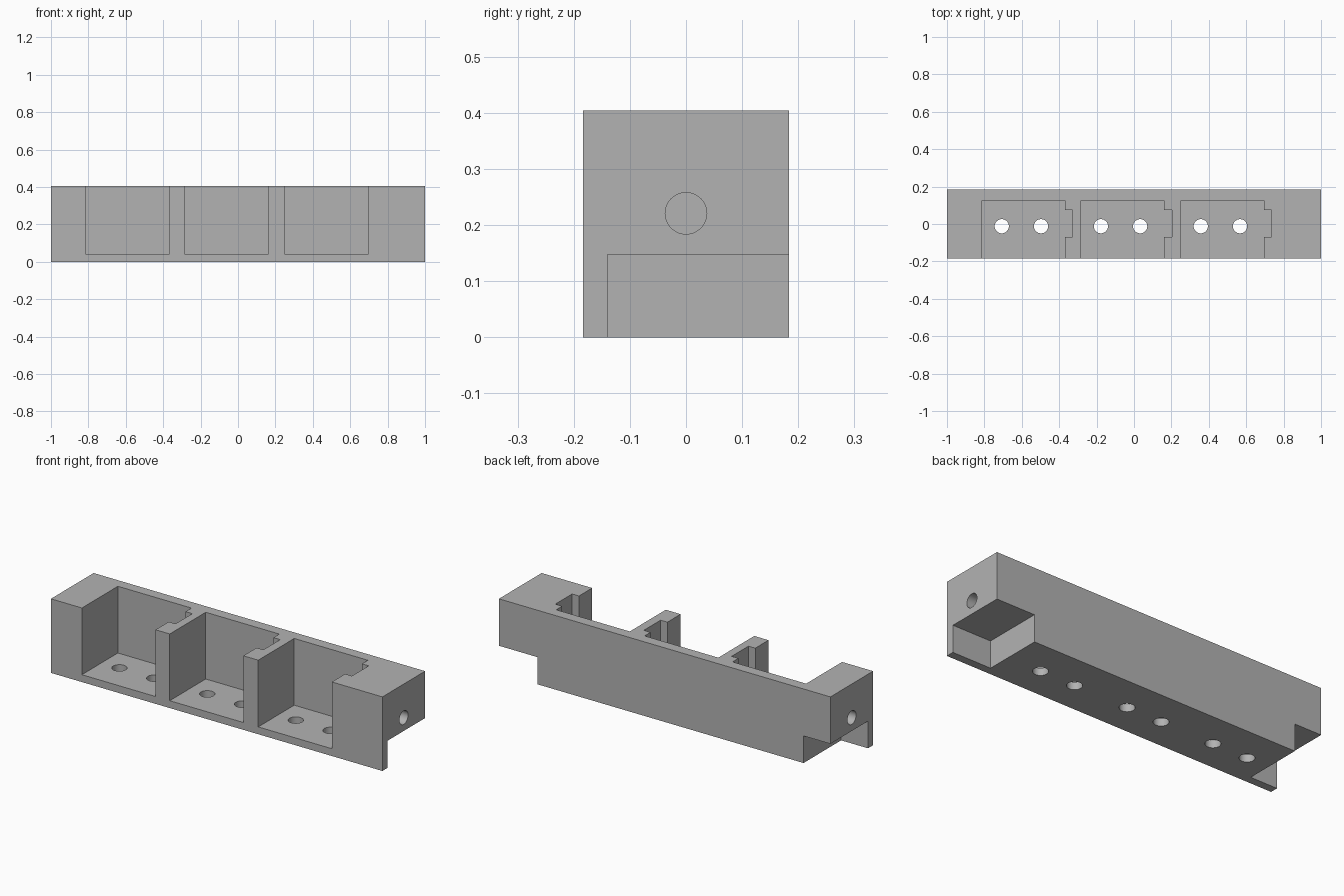
import bpy
import bmesh
from math import pi
from mathutils import Matrix, Vector

if "Cube" in bpy.data.objects:
    bpy.data.objects.remove(bpy.data.objects["Cube"], do_unlink=True)

HALF_X, HALF_Y, HEIGHT = 1.0, 0.184, 0.404
FLOOR = 0.04
OVER = 0.05      # how far cutters reach past the outer faces

grey = bpy.data.materials.new("plain grey")
grey.use_nodes = True
colour = (0.45, 0.45, 0.45, 1)
grey.diffuse_color = colour
grey.node_tree.nodes["Principled BSDF"].inputs["Base Color"].default_value = colour


def finish(name, bm):
    bmesh.ops.recalc_face_normals(bm, faces=bm.faces)
    mesh = bpy.data.meshes.new(name)
    bm.to_mesh(mesh)
    bm.free()
    mesh.materials.append(grey)
    obj = bpy.data.objects.new(name, mesh)
    bpy.context.collection.objects.link(obj)
    return obj


def prism(name, outline, z0, z1):
    """Upright solid with the given plan outline."""
    bm = bmesh.new()
    base = bm.faces.new([bm.verts.new((x, y, z0)) for x, y in outline])
    top = bmesh.ops.extrude_face_region(bm, geom=[base])["geom"]
    verts = [v for v in top if isinstance(v, bmesh.types.BMVert)]
    bmesh.ops.translate(bm, verts=verts, vec=(0, 0, z1 - z0))
    return finish(name, bm)


def box(name, x0, x1, y0, y1, z0, z1):
    return prism(name, [(x0, y0), (x1, y0), (x1, y1), (x0, y1)], z0, z1)


def rod(name, centre, radius, length, axis="Z"):
    bm = bmesh.new()
    turn = Matrix.Rotation(pi / 2, 4, "Y") if axis == "X" else Matrix()
    bmesh.ops.create_cone(bm, cap_ends=True, segments=48, radius1=radius,
                          radius2=radius, depth=length,
                          matrix=Matrix.Translation(Vector(centre)) @ turn)
    return finish(name, bm)


body = box("holder_body", -HALF_X, HALF_X, -HALF_Y, HALF_Y, 0, HEIGHT)
cutters = []

# Three open-fronted pockets, each with a side notch and two floor holes
for start in (-0.813, -0.283, 0.251):
    side, notch = start + 0.444, start + 0.485
    outline = [(start, -HALF_Y - OVER), (side, -HALF_Y - OVER),
               (side, -0.07), (notch, -0.07), (notch, 0.075),
               (side, 0.075), (side, 0.126), (start, 0.126)]
    cutters.append(prism("pocket_cutter", outline, FLOOR, HEIGHT + OVER))
    for offset in (0.106, 0.316):
        cutters.append(rod("floor_hole_cutter", (start + offset, -0.012, 0),
                           0.038, 0.2))

# Recess under each end, open at the back, leaving a thin front lip
for name, x0, x1 in (("right_recess_cutter", -HALF_X - OVER, -0.838),
                     ("left_recess_cutter", 0.768, HALF_X + OVER)):
    cutters.append(box(name, x0, x1, -0.14, HALF_Y + OVER, -OVER, 0.148))

# Blind hole in each end face
for sign in (-1, 1):
    cutters.append(rod("end_hole_cutter", (sign * HALF_X, 0, 0.221),
                       0.037, 0.3, "X"))

for cutter in cutters:
    cutter.hide_render = True
    cut = body.modifiers.new(cutter.name, "BOOLEAN")
    cut.operation = "DIFFERENCE"
    cut.solver = "EXACT"
    cut.object = cutter

# Bake the cuts and drop the cutters
bpy.context.view_layer.update()
graph = bpy.context.evaluated_depsgraph_get()
result = bpy.data.meshes.new_from_object(body.evaluated_get(graph))
body.modifiers.clear()
body.data = result
body.data.name = "holder_body"
for cutter in cutters:
    bpy.data.objects.remove(cutter, do_unlink=True)

# Smooth hole walls, crisp edges elsewhere
bpy.ops.object.select_all(action="DESELECT")
body.select_set(True)
bpy.context.view_layer.objects.active = body
bpy.ops.object.shade_smooth_by_angle(angle=pi / 6)
